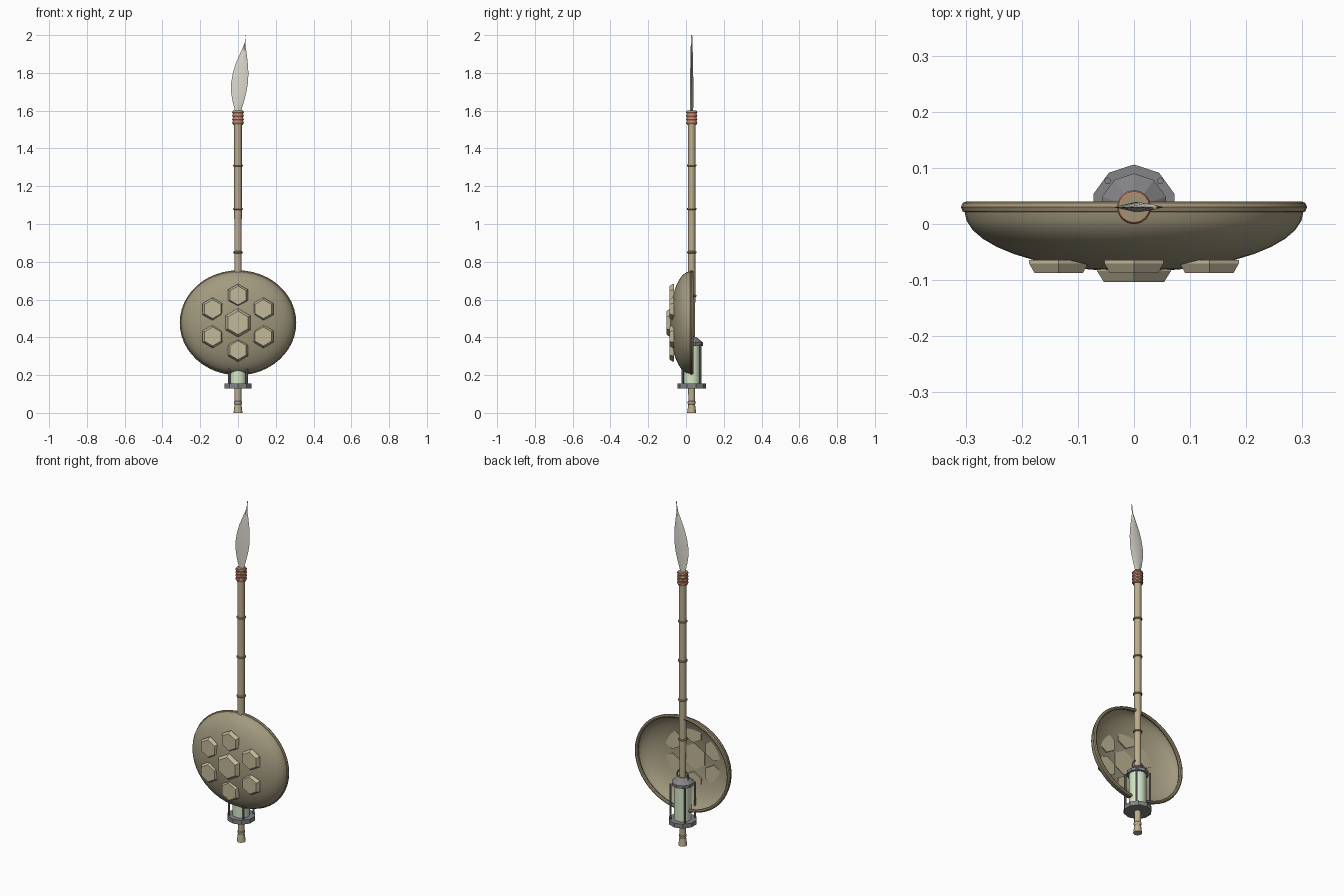
import bpy, bmesh
from math import sin, cos, pi, sqrt, radians
from mathutils import Matrix

if "Cube" in bpy.data.objects:
    bpy.data.objects.remove(bpy.data.objects["Cube"])

AX = 0.03  # y of the shaft axis


def mat(name, r, g, b):
    m = bpy.data.materials.new(name)
    m.diffuse_color = (r, g, b, 1)
    m.use_nodes = True
    m.node_tree.nodes["Principled BSDF"].inputs["Base Color"].default_value = m.diffuse_color
    return m


CANE = mat("cane", 0.50, 0.42, 0.27)
NODE = mat("cane_node", 0.36, 0.29, 0.18)
HIDE = mat("shell", 0.36, 0.32, 0.21)
PLATE = mat("plate", 0.54, 0.48, 0.32)
RED = mat("red_cord", 0.62, 0.24, 0.15)
BONE = mat("bone", 0.74, 0.71, 0.63)
METAL = mat("metal", 0.23, 0.23, 0.24)
GLASS = mat("glass", 0.66, 0.80, 0.58)


def finish(bm, name, material, smooth=True):
    bmesh.ops.recalc_face_normals(bm, faces=bm.faces)
    me = bpy.data.meshes.new(name)
    bm.to_mesh(me)
    bm.free()
    me.materials.append(material)
    ob = bpy.data.objects.new(name, me)
    bpy.context.collection.objects.link(ob)
    if smooth:
        bpy.ops.object.select_all(action='DESELECT')
        ob.select_set(True)
        bpy.context.view_layer.objects.active = ob
        bpy.ops.object.shade_smooth_by_angle(angle=radians(35))
    return ob


def lathe(name, profile, sides, material, matrix, turn=0.0, caps=True, smooth=True):
    """Revolve (radius, height) points around local z."""
    bm = bmesh.new()
    rings = []
    for r, h in profile:
        if r == 0:
            rings.append([bm.verts.new((0, 0, h))] * sides)
        else:
            rings.append([bm.verts.new((r * cos(turn + 2 * pi * i / sides),
                                        r * sin(turn + 2 * pi * i / sides), h)) for i in range(sides)])
    for a, b in zip(rings, rings[1:]):
        for i in range(sides):
            j = (i + 1) % sides
            bm.faces.new(list(dict.fromkeys((a[i], a[j], b[j], b[i]))))
    if caps:
        for ring in (rings[0], rings[-1]):
            if ring[0] is not ring[1]:
                bm.faces.new(ring)
    bm.transform(matrix)
    return finish(bm, name, material, smooth)


def torus(name, major, minor, material, matrix, n=24, k=8):
    bm = bmesh.new()
    rings = [[bm.verts.new(((major + minor * cos(2 * pi * j / k)) * cos(2 * pi * i / n),
                            (major + minor * cos(2 * pi * j / k)) * sin(2 * pi * i / n),
                            minor * sin(2 * pi * j / k))) for j in range(k)] for i in range(n)]
    for i in range(n):
        for j in range(k):
            a, b = rings[i], rings[(i + 1) % n]
            bm.faces.new((a[j], b[j], b[(j + 1) % k], a[(j + 1) % k]))
    bm.transform(matrix)
    return finish(bm, name, material)


def on_axis(z=0.0):
    return Matrix.Translation((0, AX, z))


# Shaft, growth nodes and butt
lathe("shaft", [(0.018, 0.05), (0.019, 0.6), (0.020, 1.1), (0.020, 1.55)], 16, CANE, on_axis())
for z in (0.62, 0.85, 1.08, 1.31):
    torus("shaft_node", 0.020, 0.006, NODE, on_axis(z), 16)
lathe("butt", [(0.024, 0), (0.018, 0.045), (0.021, 0.050), (0.021, 0.06), (0.017, 0.064)], 16, CANE, on_axis())

# Cord binding below the blade
lathe("binding_core", [(0.026, 1.525), (0.026, 1.60)], 16, NODE, on_axis())
for i in range(4):
    torus("binding_cord", 0.022, 0.0085, RED, on_axis(1.536 + i * 0.0185), 16)

# Leaf blade: diamond section rows (z, left x, right x, half thickness)
rows = [(1.59, -0.014, 0.014, 0.008), (1.65, -0.029, 0.032, 0.009), (1.70, -0.037, 0.045, 0.009),
        (1.75, -0.036, 0.053, 0.009), (1.80, -0.027, 0.055, 0.008), (1.85, -0.012, 0.052, 0.007),
        (1.90, 0.010, 0.046, 0.006), (1.94, 0.028, 0.040, 0.005), (1.96, 0.0355, 0.0385, 0.004),
        (2.0, 0.0405, 0.0415, 0.003)]
bm = bmesh.new()
prev = None
for z, l, r, t in rows:
    c = (l + r) / 2
    ring = [bm.verts.new(p) for p in ((l, AX, z), (c, AX - t, z), (r, AX, z), (c, AX + t, z))]
    if prev:
        for i in range(4):
            bm.faces.new((prev[i], prev[(i + 1) % 4], ring[(i + 1) % 4], ring[i]))
    else:
        bm.faces.new(ring)
    prev = ring
bm.faces.new(prev)
finish(bm, "blade", BONE)

# Shield: open domed shell facing -y, slightly squashed in height
CZ = 0.477
face = Matrix.Translation((0, 0, CZ)) @ Matrix.Diagonal((1, 1, 0.9, 1)) @ Matrix.Rotation(pi / 2, 4, 'X')
dome = [(0.302 * cos(a), -0.022 + 0.107 * sin(a)) for a in [i * pi / 20 for i in range(10)]] + [(0, 0.085)]
lathe("shield_shell", dome, 48, HIDE, face, caps=False)
torus("shield_rim", 0.298, 0.0105, NODE, Matrix.Translation((0, AX, 0)) @ face, 48)

# Hexagonal plates, one central and six around it
spots = [(0, 0, 0.076, 0.078, 0.103)]
spots += [(0.155 * sin(i * pi / 3), 0.145 * cos(i * pi / 3), 0.061, 0.064, 0.087) for i in range(6)]
for x, z, r, back, front in spots:
    m = Matrix.Translation((x, 0, CZ + z)) @ Matrix.Rotation(pi / 2, 4, 'X')
    lathe("shield_plate", [(r, back), (r, back + 0.006), (r * 0.82, front)], 6, PLATE, m,
          turn=pi / 2, smooth=False)

# Lantern around the lower shaft
lathe("lantern_base", [(0.076, 0.13), (0.076, 0.155)], 10, METAL, on_axis(), turn=pi / 2, smooth=False)
lathe("lantern_glass", [(0.046, 0.155), (0.046, 0.365)], 16, GLASS, on_axis())
lathe("lantern_cap", [(0.060, 0.355), (0.060, 0.372), (0.024, 0.402)], 10, METAL, on_axis(),
      turn=pi / 2, smooth=False)
for sx in (-1, 1):
    for sy in (-1, 1):
        lathe("lantern_post", [(0.006, 0.15), (0.006, 0.362)], 8, METAL,
              Matrix.Translation((0.047 * sx, AX + 0.047 * sy, 0)))
torus("lantern_handle", 0.036, 0.004, METAL, on_axis(0.405) @ Matrix.Rotation(pi / 2, 4, 'X'))
